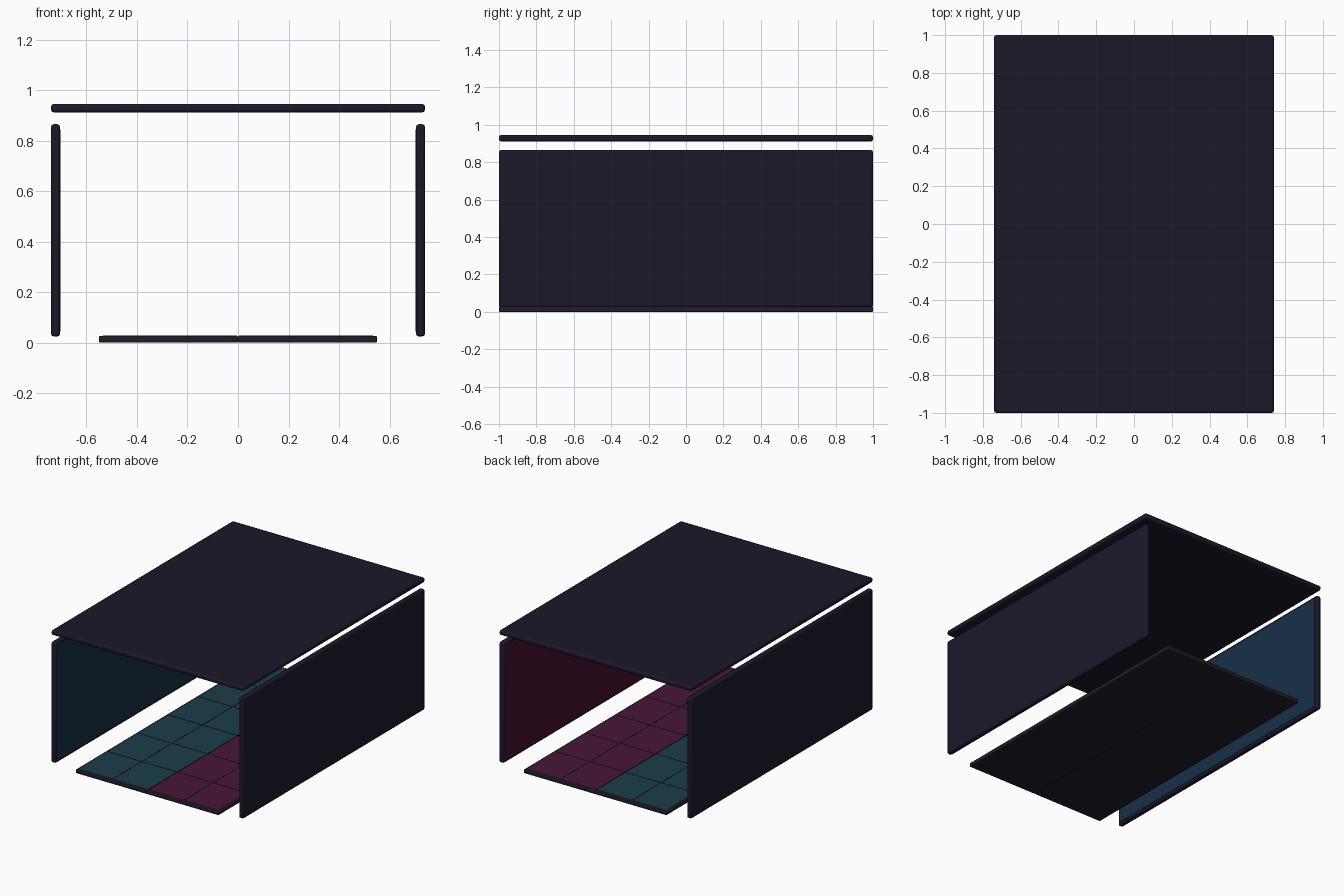
import bpy

if "Cube" in bpy.data.objects:
    bpy.data.objects.remove(bpy.data.objects["Cube"])


def mat(name, rgb):
    # sRGB 0-255 to linear
    m = bpy.data.materials.new(name)
    lin = [(c / 255 / 12.92 if c < 10 else ((c / 255 + 0.055) / 1.055) ** 2.4) for c in rgb]
    m.diffuse_color = (*lin, 1)
    m.use_nodes = True
    m.node_tree.nodes["Principled BSDF"].inputs["Base Color"].default_value = m.diffuse_color
    return m


shell = mat("dark_shell", (28, 24, 42))
slab = mat("dark_slab", (33, 28, 40))
teal = mat("teal_tile", (27, 61, 73))
wine = mat("wine_tile", (72, 23, 53))
blue = mat("blue_panel", (22, 50, 72))
red = mat("red_panel", (72, 14, 48))
groove = mat("groove", (20, 20, 32))


def box(name, lo, hi, material, bevel=0.0):
    bpy.ops.mesh.primitive_cube_add(location=[(a + b) / 2 for a, b in zip(lo, hi)])
    o = bpy.context.object
    o.name = name
    o.scale = [(b - a) / 2 for a, b in zip(lo, hi)]
    bpy.ops.object.transform_apply(location=False, rotation=False, scale=True)
    o.data.materials.append(material)
    if bevel:
        b = o.modifiers.new("bevel", "BEVEL")
        b.width, b.segments = bevel, 2
        bpy.ops.object.shade_smooth_by_angle()
    return o


# Ceiling slab
box("ceiling", (-0.74, -1, 0.912), (0.74, 1, 0.945), shell, 0.01)

for s, side, tile, panel in ((-1, "left", teal, blue), (1, "right", wine, red)):
    # Side wall with a coloured inner panel
    a, b = sorted((s * 0.705, s * 0.74))
    box(side + "_wall", (a, -1, 0.025), (b, 1, 0.865), shell, 0.01)
    a, b = sorted((s * 0.703, s * 0.712))
    box(side + "_wall_panel", (a, -0.98, 0.045), (b, 0.98, 0.845), panel)
    # Floor half with a coloured top
    a, b = sorted((0, s * 0.55))
    box(side + "_floor", (a, -1, 0.0), (b, 1, 0.027), slab, 0.005)
    a, b = sorted((s * 0.003, s * 0.535))
    box(side + "_floor_panel", (a, -0.985, 0.02), (b, 0.985, 0.028), tile)
    # Tile joints
    for i in (1,):
        x = s * 0.275 * i
        box(side + "_joint_long", (x - .003, -0.985, 0.022), (x + .003, 0.985, 0.029), groove)
    for j in range(1, 6):
        y = -1 + j * 2 / 6
        box(side + "_joint_cross", (a, y - .003, 0.022), (b, y + .003, 0.029), groove)
